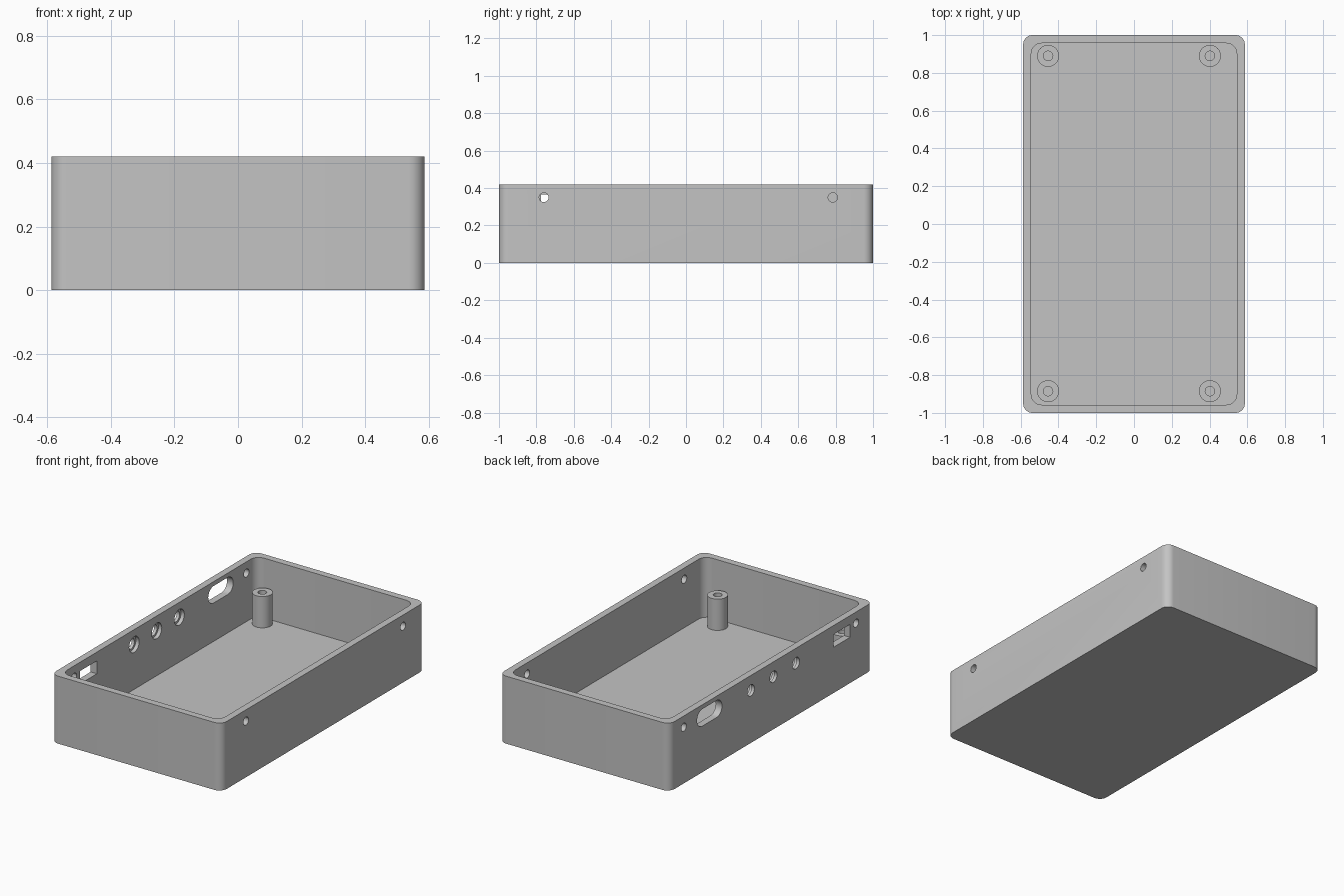
import bpy
import bmesh
from math import cos, sin, pi, radians
from mathutils import Vector

cube = bpy.data.objects.get("Cube")
if cube:
    bpy.data.objects.remove(cube, do_unlink=True)

# Overall sizes
WIDTH, LENGTH, HEIGHT = 1.174, 2.0, 0.42
WALL, FLOOR = 0.043, 0.048
SIDE = WIDTH / 2
POST_TOP = 0.243

grey = bpy.data.materials.new("light grey plastic")
grey.use_nodes = True
colour = (0.55, 0.55, 0.55, 1)
grey.diffuse_color = colour
grey.node_tree.nodes["Principled BSDF"].inputs["Base Color"].default_value = colour


def rounded(w, h, r=0, steps=8):
    """Outline of a rectangle with rounded corners, centred on the origin."""
    if r == 0:
        steps = 0
    points = []
    for i, (sx, sy) in enumerate([(1, 1), (-1, 1), (-1, -1), (1, -1)]):
        for k in range(steps + 1):
            a = (i + k / max(steps, 1)) * pi / 2
            points.append((sx * (w / 2 - r) + r * cos(a), sy * (h / 2 - r) + r * sin(a)))
    return points


def finish(name, bm):
    bmesh.ops.remove_doubles(bm, verts=bm.verts, dist=1e-5)
    bmesh.ops.recalc_face_normals(bm, faces=bm.faces)
    mesh = bpy.data.meshes.new(name)
    bm.to_mesh(mesh)
    bm.free()
    mesh.materials.append(grey)
    obj = bpy.data.objects.new(name, mesh)
    bpy.context.collection.objects.link(obj)
    return obj


def prism(name, outline, place, depth):
    """Extrude an outline; place maps its 2D points to 3D."""
    bm = bmesh.new()
    outline = [p for i, p in enumerate(outline)
               if (Vector(p) - Vector(outline[i - 1])).length > 1e-5]
    face = bm.faces.new([bm.verts.new(place(u, v)) for u, v in outline])
    top = bmesh.ops.extrude_face_region(bm, geom=[face], use_keep_orig=True)
    moved = [g for g in top["geom"] if isinstance(g, bmesh.types.BMVert)]
    bmesh.ops.translate(bm, verts=moved, vec=depth)
    return finish(name, bm)


def smooth(obj):
    bpy.ops.object.select_all(action="DESELECT")
    obj.select_set(True)
    bpy.context.view_layer.objects.active = obj
    bpy.ops.object.shade_smooth_by_angle(angle=radians(30))


# Case body and its hollow
case = prism("case_body", rounded(WIDTH, LENGTH, 0.05),
             lambda u, v: (u, v, 0), (0, 0, HEIGHT))
cutters = [prism("cavity_cutter", rounded(WIDTH - 2 * WALL, LENGTH - 2 * WALL, 0.055),
                 lambda u, v: (u, v, FLOOR), (0, 0, HEIGHT))]


def wall_cut(name, x, y, z, w, h, r=0, depth=0.1):
    cutters.append(prism(name, rounded(w, h, r),
                         lambda u, v: (x, y + u, z + v), (depth, 0, 0)))


# Lid screw holes in both long walls
for x, ys in ((SIDE - 0.07, (-0.76, 0.785)), (-SIDE - 0.03, (-0.835, 0.86))):
    for y in ys:
        wall_cut("screw_hole_cutter", x, y, 0.35, 0.05, 0.05, 0.025)

# Ports on the right wall: slot, rectangular opening, three stepped jacks
wall_cut("slot_cutter", -SIDE - 0.03, 0.607, 0.34, 0.246, 0.106, 0.053)
wall_cut("socket_cutter", -SIDE - 0.03, -0.693, 0.325, 0.165, 0.08)
for y in (0.2, -0.022, -0.244):
    wall_cut("jack_cutter", -SIDE - 0.03, y, 0.327, 0.07, 0.07, 0.035)
    wall_cut("jack_recess_cutter", -SIDE + 0.02, y, 0.327, 0.098, 0.098, 0.049)

# Apply the cuts, then discard the cutters
for cutter in cutters:
    cutter.hide_render = True
    mod = case.modifiers.new(cutter.name, "BOOLEAN")
    mod.operation = "DIFFERENCE"
    mod.solver = "EXACT"
    mod.object = cutter
bpy.context.view_layer.update()
result = bpy.data.meshes.new_from_object(
    case.evaluated_get(bpy.context.evaluated_depsgraph_get()))
case.modifiers.clear()
case.data = result
for cutter in cutters:
    bpy.data.objects.remove(cutter, do_unlink=True)
smooth(case)

# Hollow mounting posts in the four corners
for x, side in ((-0.455, "right"), (0.402, "left")):
    for y, end in ((-0.885, "front"), (0.89, "back")):
        bm = bmesh.new()
        profile = [(0.025, FLOOR), (0.025, POST_TOP), (0.058, POST_TOP), (0.058, FLOOR)]
        verts = [bm.verts.new((r, 0, z)) for r, z in profile]
        edges = [bm.edges.new(pair) for pair in zip(verts, verts[1:] + verts[:1])]
        bmesh.ops.spin(bm, geom=verts + edges, cent=(0, 0, 0), axis=(0, 0, 1),
                       angle=2 * pi, steps=32)
        post = finish(f"mounting_post_{end}_{side}", bm)
        post.location = (x, y, 0)
        smooth(post)
